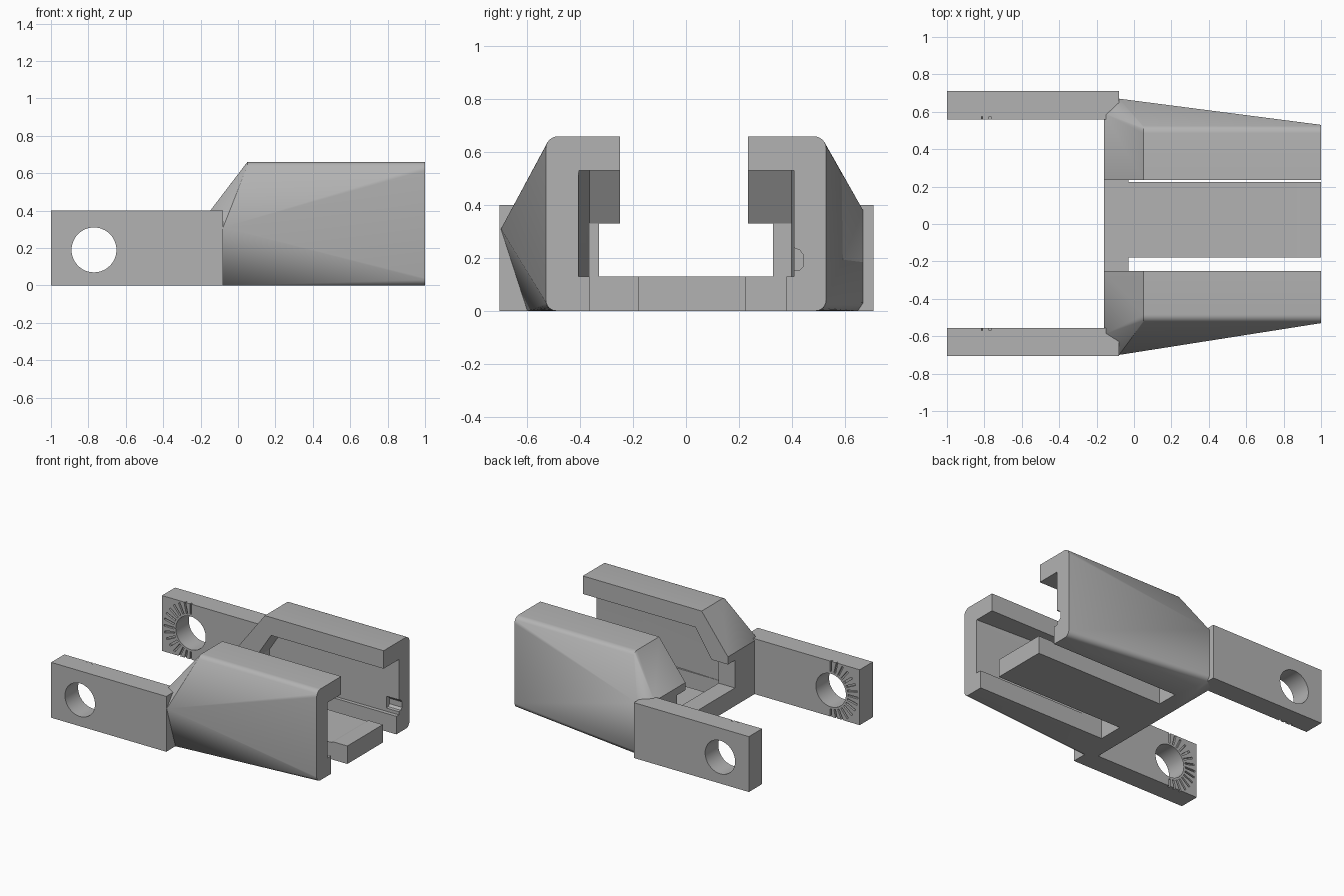
import bpy
import bmesh
from math import radians, cos, sin, pi
from mathutils import Matrix, Vector

if "Cube" in bpy.data.objects:
    bpy.data.objects.remove(bpy.data.objects["Cube"], do_unlink=True)

GREY = (0.45, 0.45, 0.45, 1)
grey = bpy.data.materials.new("matte grey")
grey.use_nodes = True
grey.diffuse_color = GREY
grey.node_tree.nodes["Principled BSDF"].inputs["Base Color"].default_value = GREY


def make(name, bm):
    bmesh.ops.recalc_face_normals(bm, faces=bm.faces[:])
    mesh = bpy.data.meshes.new(name)
    bm.to_mesh(mesh)
    bm.free()
    mesh.materials.append(grey)
    obj = bpy.data.objects.new(name, mesh)
    bpy.context.collection.objects.link(obj)
    return obj


def hull(name, points):
    bm = bmesh.new()
    for p in points:
        bm.verts.new(p)
    res = bmesh.ops.convex_hull(bm, input=bm.verts[:])
    spare = {v for v in res["geom_interior"] + res["geom_unused"]
             if isinstance(v, bmesh.types.BMVert)}
    bmesh.ops.delete(bm, geom=list(spare), context="VERTS")
    bmesh.ops.dissolve_limit(bm, angle_limit=radians(0.5),
                             verts=bm.verts[:], edges=bm.edges[:])
    return make(name, bm)


def box(name, xs, ys, zs):
    return hull(name, [(x, y, z) for x in xs for y in ys for z in zs])


def cut(obj, cutter):
    cutter.hide_render = True
    mod = obj.modifiers.new("cut", "BOOLEAN")
    mod.operation = "DIFFERENCE"
    mod.solver = "EXACT"
    mod.object = cutter
    bpy.context.view_layer.objects.active = obj
    bpy.ops.object.modifier_apply(modifier=mod.name)
    bpy.data.objects.remove(cutter, do_unlink=True)


def smooth(obj, angle):
    bpy.ops.object.select_all(action="DESELECT")
    obj.select_set(True)
    bpy.context.view_layer.objects.active = obj
    bpy.ops.object.shade_smooth_by_angle(angle=radians(angle))


def rounded_edge(x, s, y, z, r, up):
    # quarter arc along the outer top or bottom edge
    return [(x, s * (y - r + r * cos(a)), z + up * (r * sin(a) - r))
            for a in [i * pi / 12 for i in range(7)]]


# Side rails: swollen outer hull with a hollow channel and a floor slot
def side_rail(name, s, inner, flare, back_wall, slot):
    pts = []
    for x in (1, 0.05):
        pts += rounded_edge(x, s, 0.53, 0.66, 0.045, 1)
        pts.append((x, s * inner, 0.66))
    pts += rounded_edge(1, s, 0.53, 0, 0.04, -1)
    pts.append((1, s * inner, 0))
    pts += [(-0.16, s * y, z) for y in (inner, 0.59) for z in (0, 0.385)]
    pts += [(-0.08, s * y, z) for y, z in flare]
    rail = hull(name, pts)

    channel = [(x, s * y, z) for x, y, top in
               ((1.1, 0.41, 0.53), (0.1, back_wall, 0.53), (-0.03, back_wall, 0.33))
               for y, z in ((0, 0.13), (0, top), (y, 0.13), (y, top))]
    cut(rail, hull("channel_cutter", channel))
    cut(rail, box("opening_cutter", (-0.3, 0.02), (0, s * 0.33), (0.13, 0.33)))
    cut(rail, box("slot_cutter", (-0.03, 1.1), (0, s * slot), (-0.1, 0.2)))
    return rail


left_rail = side_rail("left_rail", 1, 0.235,
                      ((0.67, 0.38), (0.67, 0.03), (0.65, 0)), 0.40, 0.38)
right_rail = side_rail("right_rail", -1, 0.25,
                       ((0.60, 0.38), (0.70, 0.31), (0.60, 0)), 0.365, 0.365)

# Small groove low in the left rail's inner wall
cut(left_rail, hull("groove_cutter", [(x, y, z) for x in (0.9, 1.1) for y, z in
    ((0.38, 0.15), (0.38, 0.25), (0.43, 0.23), (0.445, 0.21), (0.445, 0.17), (0.43, 0.155))]))
for rail in (left_rail, right_rail):
    smooth(rail, 20)

# Cross bar and free tongue with a raised tip
box("cross_bar", (-0.16, -0.03), (-0.25, 0.235), (0, 0.13))
box("tongue", (-0.03, 1), (-0.18, 0.225), (0, 0.122))
hull("tongue_tip", [(x, y, z) for y in (-0.18, 0.225)
                    for x, z in ((0.87, 0.122), (0.89, 0.13), (1, 0.13), (1, 0.122))])

# Mounting arms with a pivot hole and radial notches on the inner face
HOLE = Vector((-0.77, 0, 0.19))
for side, s, y_in, y_out in (("left", 1, 0.56, 0.71), ("right", -1, 0.555, 0.705)):
    arm = box(side + "_arm", (-1, -0.08), (s * y_in, s * y_out), (0, 0.4))

    bm = bmesh.new()
    bmesh.ops.create_cone(bm, cap_ends=True, segments=48, radius1=0.12, radius2=0.12,
                          depth=0.5, matrix=Matrix.Translation(HOLE + Vector((0, s * 0.63, 0)))
                          @ Matrix.Rotation(pi / 2, 4, "X"))
    cut(arm, make("hole_cutter", bm))

    bm = bmesh.new()
    for i in range(15):
        angle = radians(-90 - 180 * i / 14)
        place = (Matrix.Translation(HOLE + Vector((0, s * y_in, 0)))
                 @ Matrix.Rotation(angle, 4, "Y")
                 @ Matrix.Translation((0.175, 0, 0))
                 @ Matrix.Diagonal((0.08, 0.03, 0.013, 1)))
        bmesh.ops.create_cube(bm, size=1, matrix=place)
    cut(arm, make("notch_cutter", bm))
    smooth(arm, 20)
